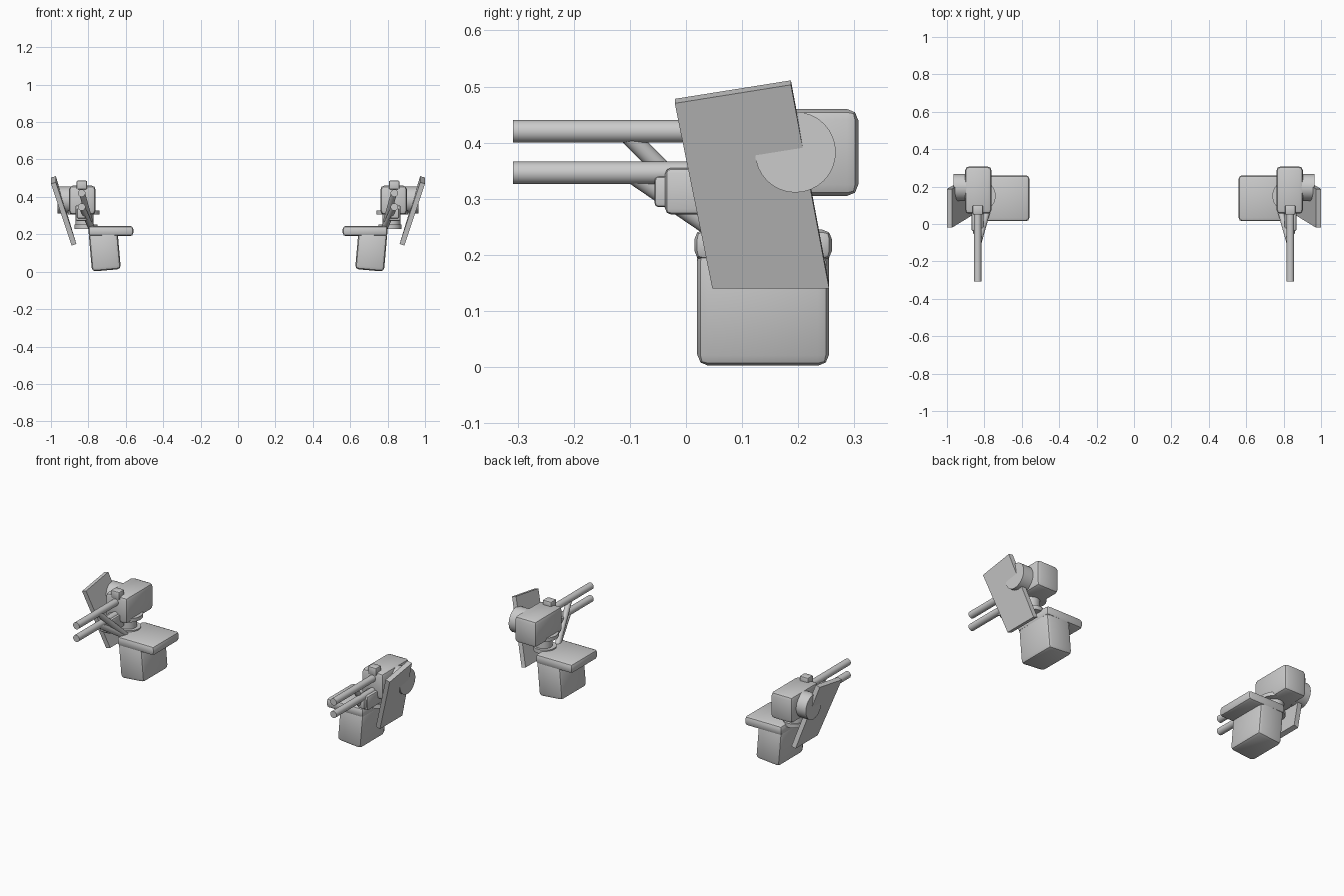
import bpy, bmesh, math
from mathutils import Vector, Matrix

cube = bpy.data.objects.get("Cube")
if cube:
    bpy.data.objects.remove(cube, do_unlink=True)

grey = bpy.data.materials.new("gun metal grey")
grey.use_nodes = True
colour = (0.6, 0.6, 0.6, 1)
grey.diffuse_color = colour
grey.node_tree.nodes["Principled BSDF"].inputs["Base Color"].default_value = colour


def finish(name, bm):
    """Turn a part built on the +x side into a mirrored pair."""
    bmesh.ops.recalc_face_normals(bm, faces=bm.faces)
    mesh = bpy.data.meshes.new(name)
    bm.to_mesh(mesh)
    bm.free()
    mesh.materials.append(grey)
    obj = bpy.data.objects.new(name, mesh)
    bpy.context.collection.objects.link(obj)
    mirror = obj.modifiers.new("Mirror", 'MIRROR')
    mirror.use_mirror_merge = False
    bpy.ops.object.select_all(action='DESELECT')
    obj.select_set(True)
    bpy.context.view_layer.objects.active = obj
    bpy.ops.object.shade_smooth_by_angle(angle=math.radians(35))
    return obj


def box(name, x, y, z, bevel=0.01, tilt=0):
    """Rounded box from its x, y and z ranges, tilted about y."""
    bm = bmesh.new()
    bmesh.ops.create_cube(bm, size=1)
    size = [b - a for a, b in (x, y, z)]
    centre = Vector([(a + b) / 2 for a, b in (x, y, z)])
    bmesh.ops.scale(bm, vec=size, verts=bm.verts)
    bmesh.ops.bevel(bm, geom=bm.edges[:], offset=bevel, segments=2,
                    profile=0.5, affect='EDGES')
    bm.transform(Matrix.Translation(centre) @ Matrix.Rotation(math.radians(tilt), 4, 'Y'))
    return finish(name, bm)


def rod(name, start, end, radius, sides=32):
    """Capped cylinder between two points."""
    a, b = Vector(start), Vector(end)
    axis = b - a
    bm = bmesh.new()
    bmesh.ops.create_cone(bm, cap_ends=True, segments=sides, radius1=radius,
                          radius2=radius, depth=axis.length)
    turn = axis.to_track_quat('Z', 'Y').to_matrix().to_4x4()
    bm.transform(Matrix.Translation((a + b) / 2) @ turn)
    return finish(name, bm)


# Pedestal and platform
box("pedestal", (0.635, 0.79), (0.02, 0.255), (0.007, 0.215), 0.02, tilt=5)
box("platform", (0.56, 0.8), (0.015, 0.26), (0.19, 0.245), 0.017)

# Swivel mount
rod("lower_swivel_ring", (0.812, 0.15, 0.228), (0.812, 0.15, 0.252), 0.062)
rod("swivel_neck", (0.82, 0.15, 0.24), (0.82, 0.15, 0.32), 0.048)
rod("upper_swivel_ring", (0.825, 0.15, 0.307), (0.825, 0.15, 0.328), 0.085)

# Gun body, sight and front housing
box("gun_body", (0.762, 0.903), (0.055, 0.307), (0.305, 0.46), 0.02)
box("sight", (0.807, 0.863), (0.05, 0.1), (0.44, 0.487), 0.007)
box("front_housing", (0.805, 0.87), (-0.037, 0.1), (0.272, 0.355), 0.01)
box("housing_nose", (0.815, 0.86), (-0.056, 0), (0.285, 0.34), 0.007)

# Twin barrels, each braced down to the platform
for label, z, y in (("upper", 0.42, -0.11), ("lower", 0.346, -0.1)):
    rod(label + "_barrel", (0.836, -0.308, z), (0.836, 0.1, z), 0.02)
    rod(label + "_brace", (0.834, y, z), (0.775, 0.1, 0.21), 0.016)

# Side drum
rod("side_drum", (0.86, 0.195, 0.383), (0.966, 0.195, 0.383), 0.072)

# Leaning shield
bm = bmesh.new()
outline = [(1, -0.02, 0.47), (1, 0.187, 0.503), (0.89, 0.255, 0.14), (0.89, 0.047, 0.14)]
face = bm.faces.new([bm.verts.new(p) for p in outline])
back = bmesh.ops.extrude_face_region(bm, geom=[face], use_keep_orig=True)
bmesh.ops.translate(bm, vec=(-0.026, 0, 0.008),
                    verts=[v for v in back["geom"] if isinstance(v, bmesh.types.BMVert)])
finish("shield", bm)
